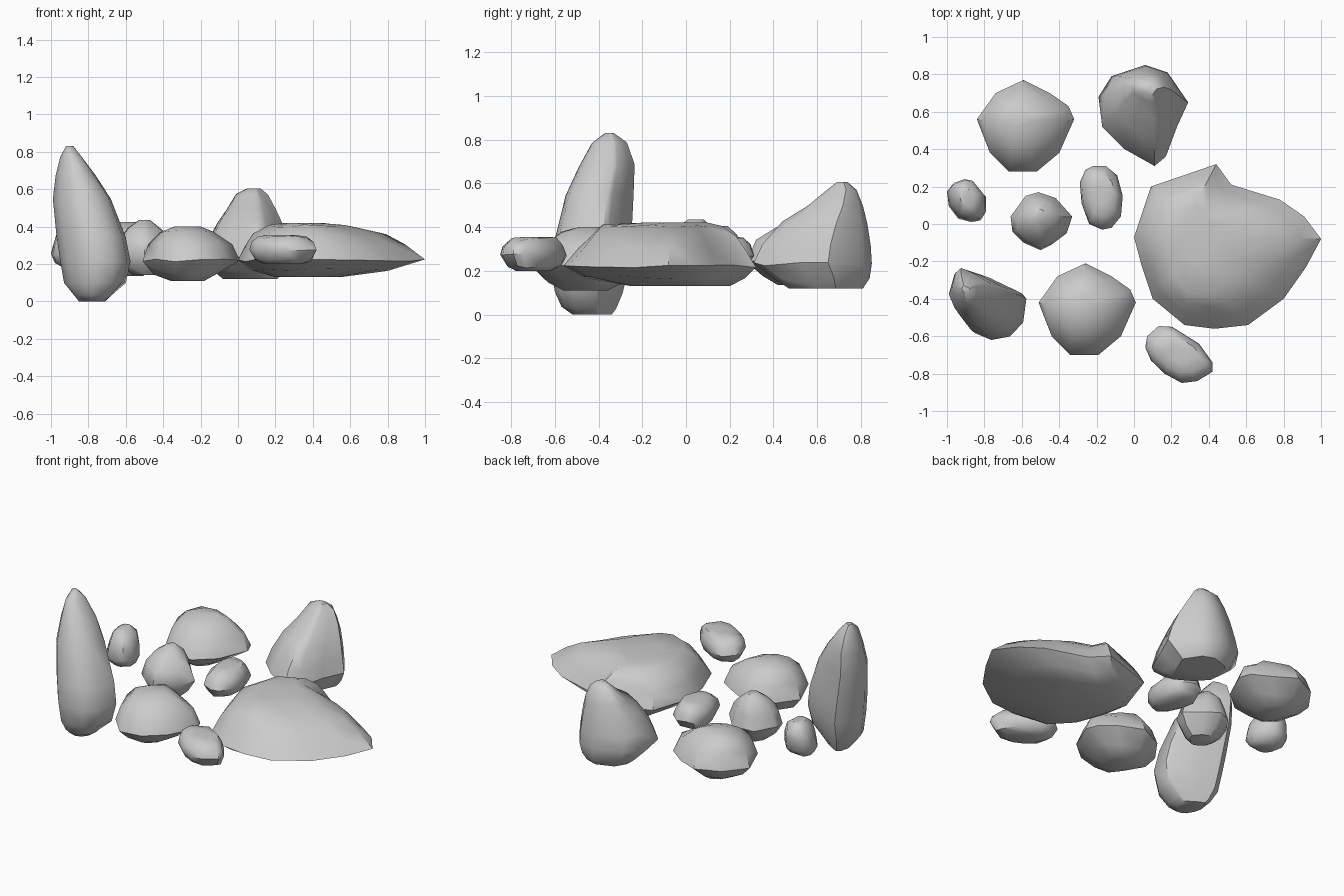
import bpy, bmesh, random

random.seed(4)


def rock(name, outline, levels, move=(0, 0, 0)):
    """Loft a stone: the plan outline is refitted to a box (z, x0, x1, y0, y1) at every level."""
    xs, ys = [p[0] for p in outline], [p[1] for p in outline]
    ax, bx, ay, by = min(xs), max(xs), min(ys), max(ys)
    bm = bmesh.new()
    rings = []
    for i, (z, x0, x1, y0, y1) in enumerate(levels):
        inner = 0 < i < len(levels) - 1
        ring = []
        for x, y in outline:
            u, v = (x - ax) / (bx - ax), (y - ay) / (by - ay)
            dz = random.uniform(-.008, .008) if inner else 0
            ring.append(bm.verts.new((x0 + u * (x1 - x0) + move[0],
                                      y0 + v * (y1 - y0) + move[1], z + dz + move[2])))
        rings.append(ring)
    n = len(outline)
    for a, b in zip(rings, rings[1:]):
        for k in range(n):
            bm.faces.new((a[k], a[(k + 1) % n], b[(k + 1) % n], b[k]))
    bm.faces.new(rings[0])
    bm.faces.new(rings[-1])
    bmesh.ops.recalc_face_normals(bm, faces=bm.faces[:])
    me = bpy.data.meshes.new(name)
    bm.to_mesh(me)
    bm.free()
    ob = bpy.data.objects.new(name, me)
    bpy.context.collection.objects.link(ob)
    bpy.ops.object.select_all(action='DESELECT')
    ob.select_set(True)
    bpy.context.view_layer.objects.active = ob
    bpy.ops.object.shade_smooth_by_angle(angle=.75)
    return ob


# Broad flat slab
rock("flat_slab",
     [(.44, .32), (.52, .21), (.78, .13), (.91, .04), (1, -.08), (.92, -.23), (.8, -.4), (.61, -.54),
      (.43, -.56), (.27, -.54), (.1, -.4), (.04, -.22), (0, -.07), (.09, .2)],
     [(.13, .2, .55, -.25, .2), (.17, .08, .8, -.47, .27), (.22, 0, 1, -.56, .32),
      (.3, .04, .89, -.49, .27), (.355, .08, .79, -.44, .23), (.405, .17, .6, -.38, .17),
      (.42, .25, .45, -.2, .1)])

# Leaning tall stone at the front left
rock("tall_stone",
     [(-.89, -.23), (-.77, -.27), (-.6, -.35), (-.57, -.38), (-.59, -.52), (-.67, -.6), (-.78, -.62),
      (-.88, -.58), (-.95, -.49), (-.99, -.4), (-.95, -.27)],
     [(0, -.85, -.71, -.52, -.34), (.03, -.88, -.68, -.57, -.32), (.1, -.93, -.6, -.6, -.29),
      (.22, -.95, -.575, -.62, -.26), (.35, -.97, -.6, -.6, -.25), (.55, -.99, -.68, -.55, -.24),
      (.68, -.975, -.76, -.49, -.235), (.78, -.95, -.84, -.43, -.27), (.83, -.92, -.88, -.37, -.33)])

# Peaked stone at the back
rock("peaked_stone",
     [(.06, .85), (.18, .81), (.29, .65), (.23, .52), (.17, .36), (.11, .31), (-.05, .4),
      (-.17, .52), (-.19, .68), (-.12, .79)],
     [(.12, -.08, .21, .47, .81), (.16, -.13, .25, .4, .84), (.23, -.19, .29, .31, .85),
      (.32, -.16, .27, .35, .845), (.42, -.11, .24, .44, .83), (.5, -.06, .2, .56, .81),
      (.57, -.01, .16, .65, .78), (.605, .05, .12, .69, .74)])

# Pair of matching round boulders
boulder = [(-.26, -.21), (-.12, -.28), (-.02, -.35), (.01, -.42), (-.07, -.6), (-.19, -.7),
           (-.34, -.7), (-.44, -.6), (-.51, -.42), (-.41, -.28)]
for name, move in (("front_boulder", (0, 0, 0)), ("back_boulder", (-.33, .98, .025))):
    rock(name, boulder,
         [(.11, -.36, -.18, -.56, -.36), (.15, -.45, -.1, -.63, -.29), (.22, -.51, .01, -.7, -.21),
          (.31, -.48, -.03, -.66, -.25), (.375, -.42, -.13, -.57, -.32),
          (.4, -.34, -.2, -.49, -.38)], move)

# Small central stone
rock("middle_stone",
     [(-.51, .17), (-.42, .14), (-.33, .04), (-.36, -.05), (-.44, -.11), (-.5, -.14), (-.59, -.1),
      (-.65, -.04), (-.66, .04), (-.58, .15)],
     [(.14, -.56, -.42, -.06, .08), (.18, -.62, -.37, -.1, .12), (.25, -.66, -.33, -.14, .17),
      (.33, -.63, -.36, -.12, .15), (.39, -.59, -.41, -.06, .13), (.435, -.53, -.47, .01, .08)])

# Upright pebble at the left
rock("left_pebble",
     [(-.91, .24), (-.86, .23), (-.79, .15), (-.79, .07), (-.82, .02), (-.87, .01), (-.94, .03),
      (-.99, .1), (-1, .18), (-.97, .22)],
     [(.19, -.95, -.85, .06, .16), (.21, -.98, -.81, .03, .2), (.25, -1, -.79, .01, .23),
      (.32, -.985, -.8, .02, .24), (.37, -.965, -.82, .04, .235), (.405, -.93, -.86, .09, .19)])

# Oval pebbles
rock("middle_pebble",
     [(-.22, .31), (-.15, .31), (-.09, .26), (-.06, .15), (-.07, .04), (-.12, -.02), (-.17, -.03),
      (-.24, 0), (-.28, .11), (-.29, .22), (-.26, .29)],
     [(.2, -.23, -.11, .05, .24), (.22, -.27, -.08, 0, .28), (.27, -.29, -.06, -.03, .31),
      (.315, -.28, -.075, -.01, .295), (.345, -.25, -.1, .04, .26), (.355, -.21, -.14, .1, .2)])
rock("front_pebble",
     [(.07, -.6), (.13, -.545), (.2, -.55), (.34, -.64), (.41, -.74), (.41, -.79), (.33, -.84),
      (.25, -.85), (.16, -.8), (.09, -.73), (.06, -.66)],
     [(.2, .14, .34, -.78, -.62), (.22, .09, .39, -.82, -.57), (.27, .06, .42, -.85, -.545),
      (.315, .075, .405, -.84, -.56), (.345, .11, .37, -.8, -.59), (.355, .17, .31, -.74, -.64)])
